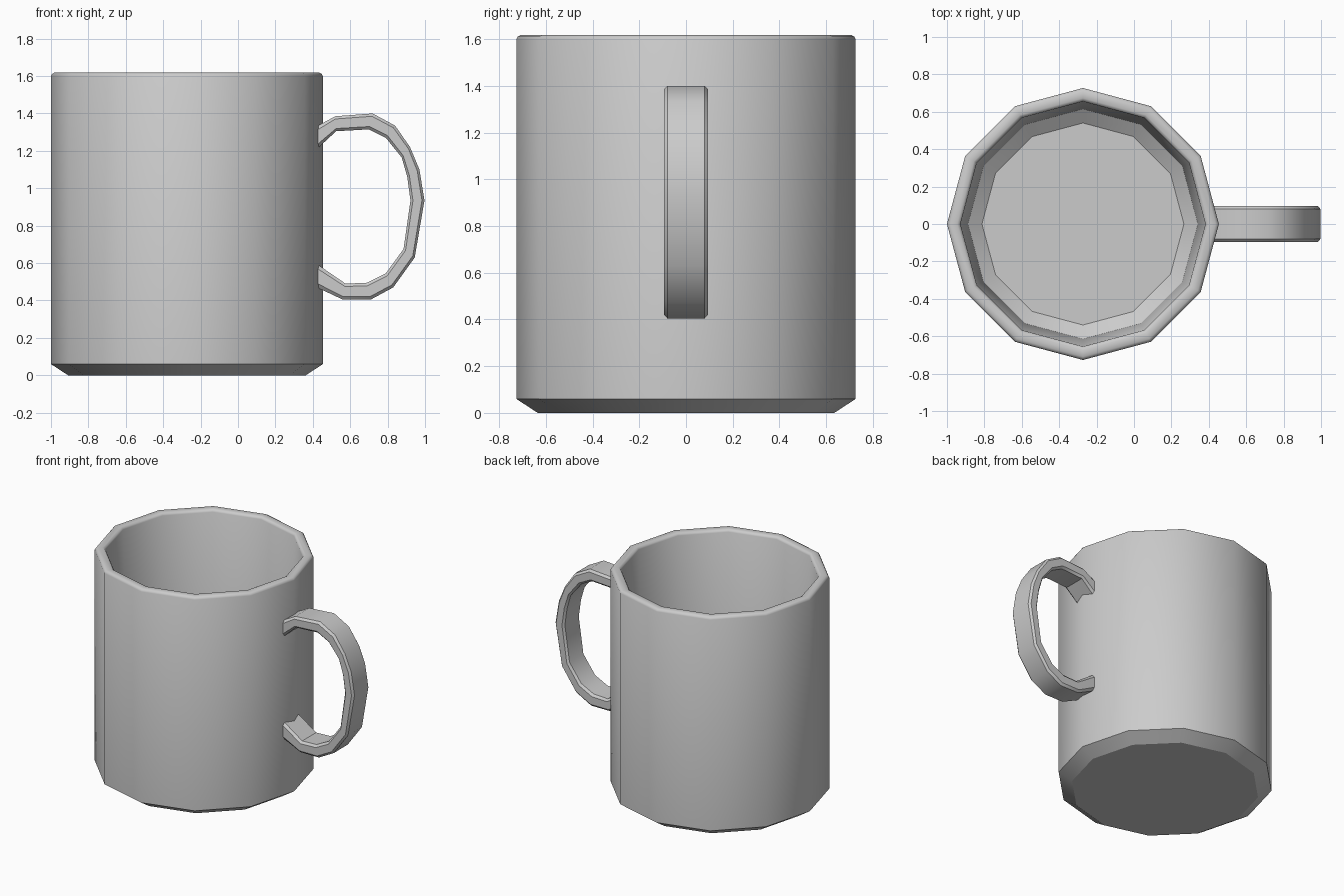
import bpy
import bmesh
import math

cube = bpy.data.objects.get("Cube")
if cube:
    bpy.data.objects.remove(cube, do_unlink=True)

# One plain grey for the whole mug
grey = bpy.data.materials.new("plain_grey")
grey.use_nodes = True
colour = (0.6, 0.6, 0.6, 1)
grey.diffuse_color = colour
grey.node_tree.nodes["Principled BSDF"].inputs["Base Color"].default_value = colour


def finish(bm, name, angle):
    bmesh.ops.recalc_face_normals(bm, faces=bm.faces)
    mesh = bpy.data.meshes.new(name)
    bm.to_mesh(mesh)
    bm.free()
    mesh.materials.append(grey)
    obj = bpy.data.objects.new(name, mesh)
    bpy.context.collection.objects.link(obj)
    bpy.ops.object.select_all(action='DESELECT')
    obj.select_set(True)
    bpy.context.view_layer.objects.active = obj
    bpy.ops.object.shade_smooth_by_angle(angle=math.radians(angle))
    return obj


def loft(bm, rings, closed_caps=True):
    """Bridge equal-length rings of points and cap both ends."""
    rows = [[bm.verts.new(p) for p in ring] for ring in rings]
    n = len(rows[0])
    for a, b in zip(rows, rows[1:]):
        for i in range(n):
            j = (i + 1) % n
            bm.faces.new((a[i], a[j], b[j], b[i]))
    bm.faces.new(rows[0])
    bm.faces.new(rows[-1])


# Mug body: twelve-sided turned shell, from underside over the rim to the floor
SIDES, CENTRE_X = 12, -0.273
profile = [(0.635, 0), (0.727, 0.06), (0.727, 1.6), (0.721, 1.611),
           (0.709, 1.618), (0.673, 1.618), (0.661, 1.611), (0.655, 1.6),
           (0.615, 0.14), (0.54, 0.085)]
bm = bmesh.new()
loft(bm, [[(CENTRE_X + r * math.cos(math.tau * k / SIDES),
            r * math.sin(math.tau * k / SIDES), z) for k in range(SIDES)]
          for r, z in profile])
finish(bm, "mug_body", 32)

# Handle: flat band with chamfered edges swept between outer and inner curves
outer = [(0.40, 1.32), (0.52, 1.385), (0.72, 1.40), (0.84, 1.335), (0.92, 1.22),
         (0.97, 1.10), (0.997, 0.935), (0.945, 0.63), (0.83, 0.47),
         (0.71, 0.405), (0.56, 0.405), (0.40, 0.48)]
inner = [(0.40, 1.19), (0.525, 1.305), (0.70, 1.315), (0.79, 1.27), (0.875, 1.165),
         (0.905, 1.06), (0.922, 0.935), (0.885, 0.675), (0.79, 0.545),
         (0.69, 0.495), (0.575, 0.49), (0.40, 0.61)]
half = [(0, 0.08), (0.18, 0.095), (0.82, 0.095), (1, 0.08)]
section = half + [(t, -y) for t, y in reversed(half)]
bm = bmesh.new()
loft(bm, [[(ix + (ox - ix) * t, y, iz + (oz - iz) * t) for t, y in section]
          for (ox, oz), (ix, iz) in zip(outer, inner)])
finish(bm, "handle", 36)
